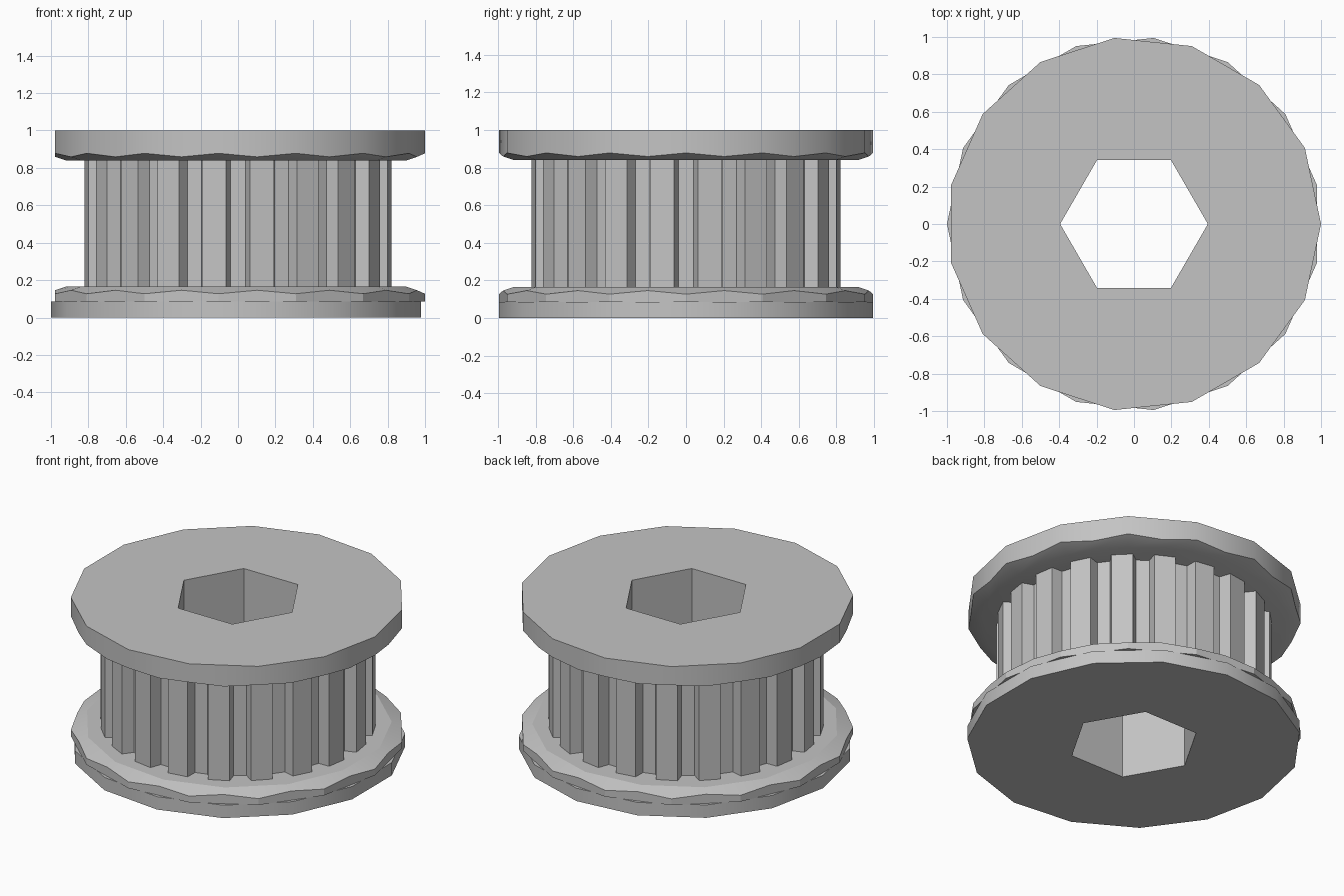
import bpy, bmesh
from math import sin, cos, pi, radians

if "Cube" in bpy.data.objects:
    bpy.data.objects.remove(bpy.data.objects["Cube"])

SIDES = 15
APOTHEM = cos(pi / SIDES)

grey = bpy.data.materials.new("metal_grey")
grey.use_nodes = True
grey.diffuse_color = (0.55, 0.55, 0.55, 1)
grey.node_tree.nodes["Principled BSDF"].inputs["Base Color"].default_value = grey.diffuse_color


def polar(radius, degrees, z):
    return (radius * cos(radians(degrees)), radius * sin(radians(degrees)), z)


def loft(name, loops):
    """Solid skinned through matching loops, listed from bottom to top."""
    bm = bmesh.new()
    rings = [[bm.verts.new(p) for p in loop] for loop in loops]
    n = len(rings[0])
    for low, high in zip(rings, rings[1:]):
        for i in range(n):
            j = (i + 1) % n
            bm.faces.new((low[i], low[j], high[j], high[i]))
    bm.faces.new(rings[0][::-1])
    bm.faces.new(rings[-1])
    mesh = bpy.data.meshes.new(name)
    bm.to_mesh(mesh)
    bm.free()
    mesh.materials.append(grey)
    obj = bpy.data.objects.new(name, mesh)
    bpy.context.collection.objects.link(obj)
    return obj


def polygon(sides, radius, z, turn=0):
    return [polar(radius, turn + 360 * i / sides, z) for i in range(sides)]


def scalloped(corner, middle, z_corner, z_middle):
    """Loop alternating between flange corners and the middles of its flats."""
    return [polar(middle, 12 * i, z_middle) if i % 2 else polar(corner, 12 * i, z_corner)
            for i in range(2 * SIDES)]


def flat_loop(z):
    return scalloped(1, APOTHEM, z, z)


def tooth_loop(z):
    loop = []
    for k in range(20):
        mid = 9 + 18 * k
        loop += [polar(0.75, mid - 6, z), polar(0.823, mid - 4.5, z),
                 polar(0.823, mid + 4.5, z), polar(0.75, mid + 6, z)]
    return loop


# Flanges: the chamfers face the toothed drum
RIM = 0.92
parts = [
    loft("bottom_plate", [polygon(SIDES, 1, 0, 12), polygon(SIDES, 1, 0.085, 12)]),
    loft("bottom_flange", [flat_loop(0.085), scalloped(1, APOTHEM, 0.127, 0.146),
                           scalloped(RIM * APOTHEM, RIM, 0.165, 0.165)]),
    loft("toothed_drum", [tooth_loop(0.165), tooth_loop(0.84)]),
    loft("top_flange", [scalloped(RIM * APOTHEM, RIM, 0.84, 0.84),
                        scalloped(1, APOTHEM, 0.878, 0.859), flat_loop(1)]),
]

# Hexagonal shaft hole through every part
cutter = loft("hole_cutter", [polygon(6, 0.395, -0.2), polygon(6, 0.395, 1.2)])
cutter.hide_render = True
for part in parts:
    cut = part.modifiers.new("shaft_hole", "BOOLEAN")
    cut.operation = "DIFFERENCE"
    cut.solver = "EXACT"
    cut.object = cutter
    bpy.ops.object.select_all(action="DESELECT")
    part.select_set(True)
    bpy.context.view_layer.objects.active = part
    bpy.ops.object.modifier_apply(modifier=cut.name)
    bpy.ops.object.shade_smooth_by_angle(angle=radians(15 if part.name == "bottom_flange" else 28))
bpy.data.objects.remove(cutter)
